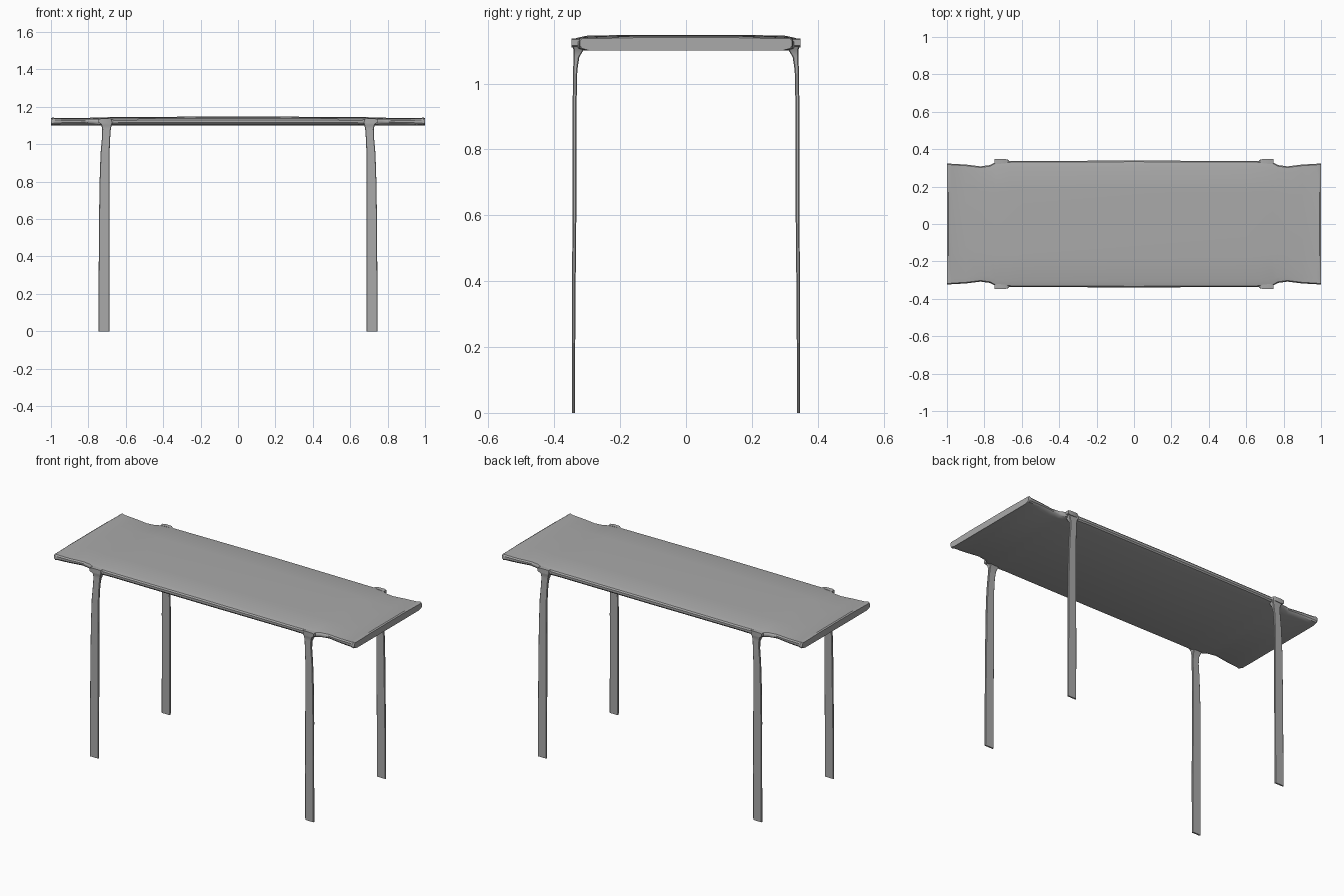
import bpy, bmesh

cube = bpy.data.objects.get("Cube")
if cube:
    bpy.data.objects.remove(cube, do_unlink=True)

grey = bpy.data.materials.new("plain grey")
grey.use_nodes = True
GREY = (0.4, 0.4, 0.4, 1)
grey.diffuse_color = GREY
grey.node_tree.nodes["Principled BSDF"].inputs["Base Color"].default_value = GREY


def loft(name, rings, angle=0.6):
    """Skin a list of equal-length point rings and cap both ends."""
    bm = bmesh.new()
    loops = [[bm.verts.new(p) for p in ring] for ring in rings]
    n = len(loops[0])
    for a, b in zip(loops, loops[1:]):
        for i in range(n):
            j = (i + 1) % n
            bm.faces.new((a[i], a[j], b[j], b[i]))
    bm.faces.new(loops[0])
    bm.faces.new(loops[-1])
    bmesh.ops.recalc_face_normals(bm, faces=bm.faces)
    mesh = bpy.data.meshes.new(name)
    bm.to_mesh(mesh)
    bm.free()
    mesh.materials.append(grey)
    obj = bpy.data.objects.new(name, mesh)
    bpy.context.collection.objects.link(obj)
    bpy.ops.object.select_all(action="DESELECT")
    obj.select_set(True)
    bpy.context.view_layer.objects.active = obj
    bpy.ops.object.shade_smooth_by_angle(angle=angle)
    return obj


# Tabletop: bevelled slab, notched just outside each leg, lipped at the ends
# columns: x, half width, edge bottom, edge top, middle top
half = [(0, .339, 1.108, 1.138, 1.148), (.6, .337, 1.108, 1.136, 1.146),
        (.67, .336, 1.106, 1.136, 1.145), (.74, .331, 1.106, 1.134, 1.143),
        (.77, .315, 1.108, 1.134, 1.142), (.82, .308, 1.11, 1.134, 1.141),
        (.9, .318, 1.108, 1.135, 1.14), (.975, .322, 1.106, 1.137, 1.14),
        (.992, .325, 1.103, 1.14, 1.143), (1, .322, 1.107, 1.137, 1.139)]
stations = [(-s[0],) + s[1:] for s in reversed(half[1:])] + half


def top_ring(x, w, low, high, crown):
    side = [(w - .03, 1.1), (w - .006, low), (w, low + .008),
            (w, high - .008), (w - .006, high), (w - .035, crown - .003),
            (w * .5, crown)]
    return ([(x, y, z) for y, z in side]
            + [(x, -y, z) for y, z in reversed(side)])


loft("tabletop", [top_ring(*s) for s in stations])

# Legs: thin flat straps that curl in under the table edge
# columns: z, x centre, half width, inner y, outer y
strap = [(0, .717, .029, .337, .346), (.3, .716, .029, .336, .346),
         (.6, .715, .028, .333, .345), (.8, .714, .026, .332, .345),
         (.95, .711, .024, .332, .344), (1.04, .705, .022, .33, .343),
         (1.08, .703, .023, .324, .341), (1.1, .703, .027, .312, .341),
         (1.113, .704, .033, .306, .345), (1.135, .704, .03, .308, .343)]


def strap_ring(sx, sy, z, x, w, inner, outer):
    c = .003
    pts = [(x - w, inner + c), (x - w + c, inner), (x + w - c, inner),
           (x + w, inner + c), (x + w, outer - c), (x + w - c, outer),
           (x - w + c, outer), (x - w, outer - c)]
    return [(sx * px, sy * py, z) for px, py in pts]


for sx, side in ((1, "left"), (-1, "right")):
    for sy, end in ((-1, "front"), (1, "back")):
        loft(f"{end}_{side}_leg", [strap_ring(sx, sy, *s) for s in strap])
        # Small tab where the strap wraps over the table edge
        tab = [(.665, .33, .336, 1.118, 1.13), (.685, .325, .347, 1.112, 1.137),
               (.73, .32, .348, 1.11, 1.137), (.745, .325, .347, 1.115, 1.134)]
        loft(f"{end}_{side}_bracket",
             [[(sx * x, sy * y, z) for y, z in
               ((i, lo), (o, lo), (o, hi), (i, hi))]
              for x, i, o, lo, hi in tab])
